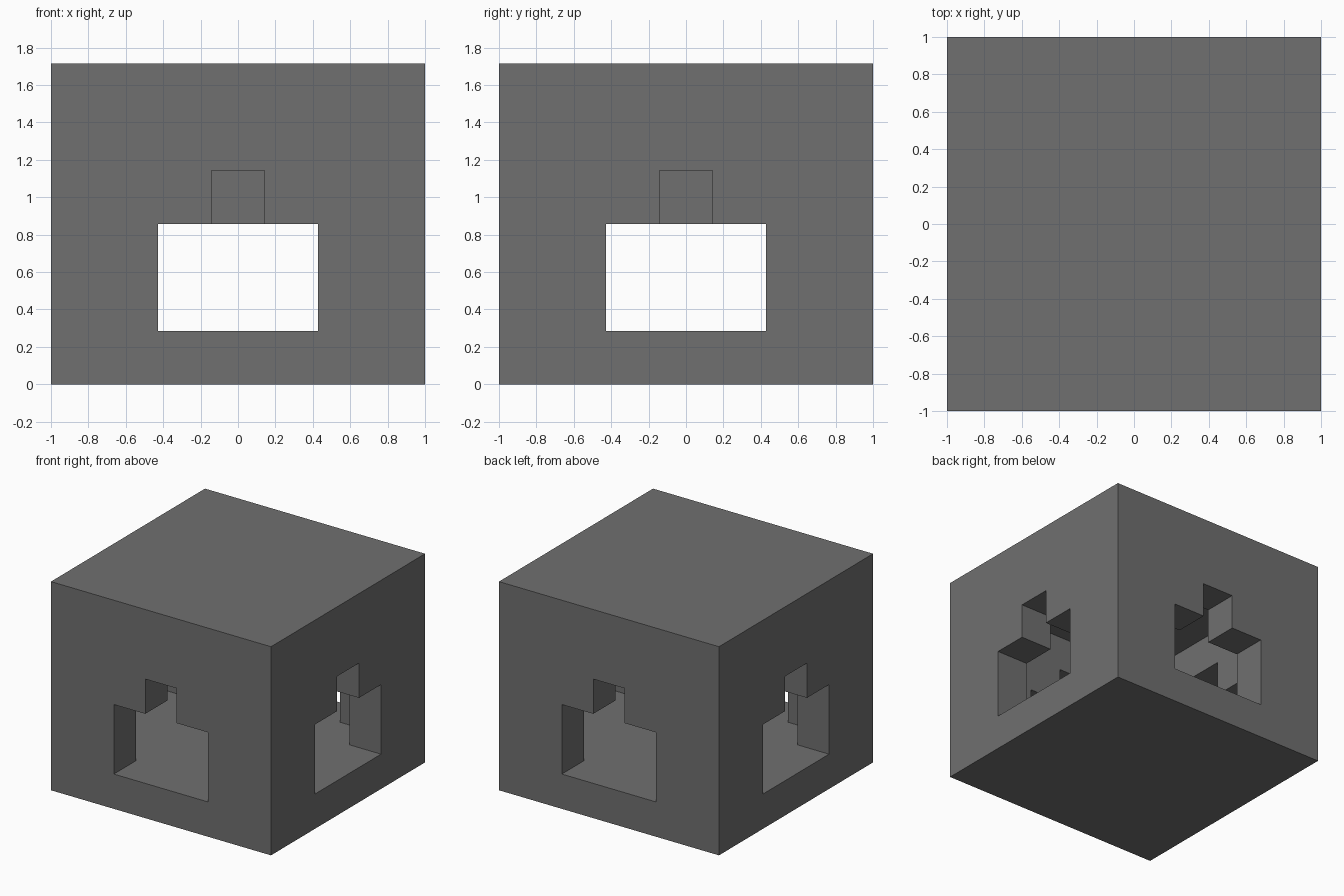
import bpy
import bmesh
from math import pi
from mathutils import Matrix

default = bpy.data.objects.get("Cube")
if default:
    bpy.data.objects.remove(default, do_unlink=True)

U = 2 / 7  # wall thickness, the module for every size

stone = bpy.data.materials.new("dark_grey")
stone.use_nodes = True
grey = (0.16, 0.16, 0.16, 1)
stone.diffuse_color = grey
stone.node_tree.nodes["Principled BSDF"].inputs["Base Color"].default_value = grey


def add_object(name, bm):
    bmesh.ops.recalc_face_normals(bm, faces=bm.faces)
    mesh = bpy.data.meshes.new(name)
    bm.to_mesh(mesh)
    bm.free()
    mesh.materials.append(stone)
    obj = bpy.data.objects.new(name, mesh)
    bpy.context.collection.objects.link(obj)
    return obj


def box(name, width, bottom, top):
    """Square block centred on the z axis, sized in modules."""
    bm = bmesh.new()
    bmesh.ops.create_cube(bm, size=1)
    bmesh.ops.scale(bm, vec=(width * U, width * U, (top - bottom) * U), verts=bm.verts)
    bmesh.ops.translate(bm, vec=(0, 0, (top + bottom) / 2 * U), verts=bm.verts)
    return add_object(name, bm)


def passage(name, angle):
    """Stepped doorway profile run right through the block."""
    half = [(1.5, 1), (1.5, 3), (0.5, 3), (0.5, 4)]
    outline = half + [(-x, z) for x, z in reversed(half)]
    bm = bmesh.new()
    face = bm.faces.new([bm.verts.new((x * U, -4 * U, z * U)) for x, z in outline])
    new = bmesh.ops.extrude_face_region(bm, geom=[face])["geom"]
    bmesh.ops.translate(bm, vec=(0, 8 * U, 0),
                        verts=[v for v in new if isinstance(v, bmesh.types.BMVert)])
    bmesh.ops.rotate(bm, matrix=Matrix.Rotation(angle, 3, "Z"), verts=bm.verts)
    return add_object(name, bm)


# Hollow block with a stepped opening in each side
shell = box("hollow_block", 7, 0, 6)
cutters = [box("room_cutter", 5, 1, 5),
           passage("front_back_cutter", 0),
           passage("side_cutter", pi / 2)]
for cutter in cutters:
    cutter.hide_render = True
    mod = shell.modifiers.new(cutter.name, "BOOLEAN")
    mod.operation = "DIFFERENCE"
    mod.solver = "EXACT"
    mod.object = cutter

# Bake the cuts and drop the cutters
bpy.context.view_layer.update()
evaluated = shell.evaluated_get(bpy.context.evaluated_depsgraph_get())
baked = bpy.data.meshes.new_from_object(evaluated)
shell.modifiers.clear()
shell.data = baked
for cutter in cutters:
    bpy.data.objects.remove(cutter, do_unlink=True)

# Square post hanging from the ceiling
box("hanging_post", 1, 3, 5)
